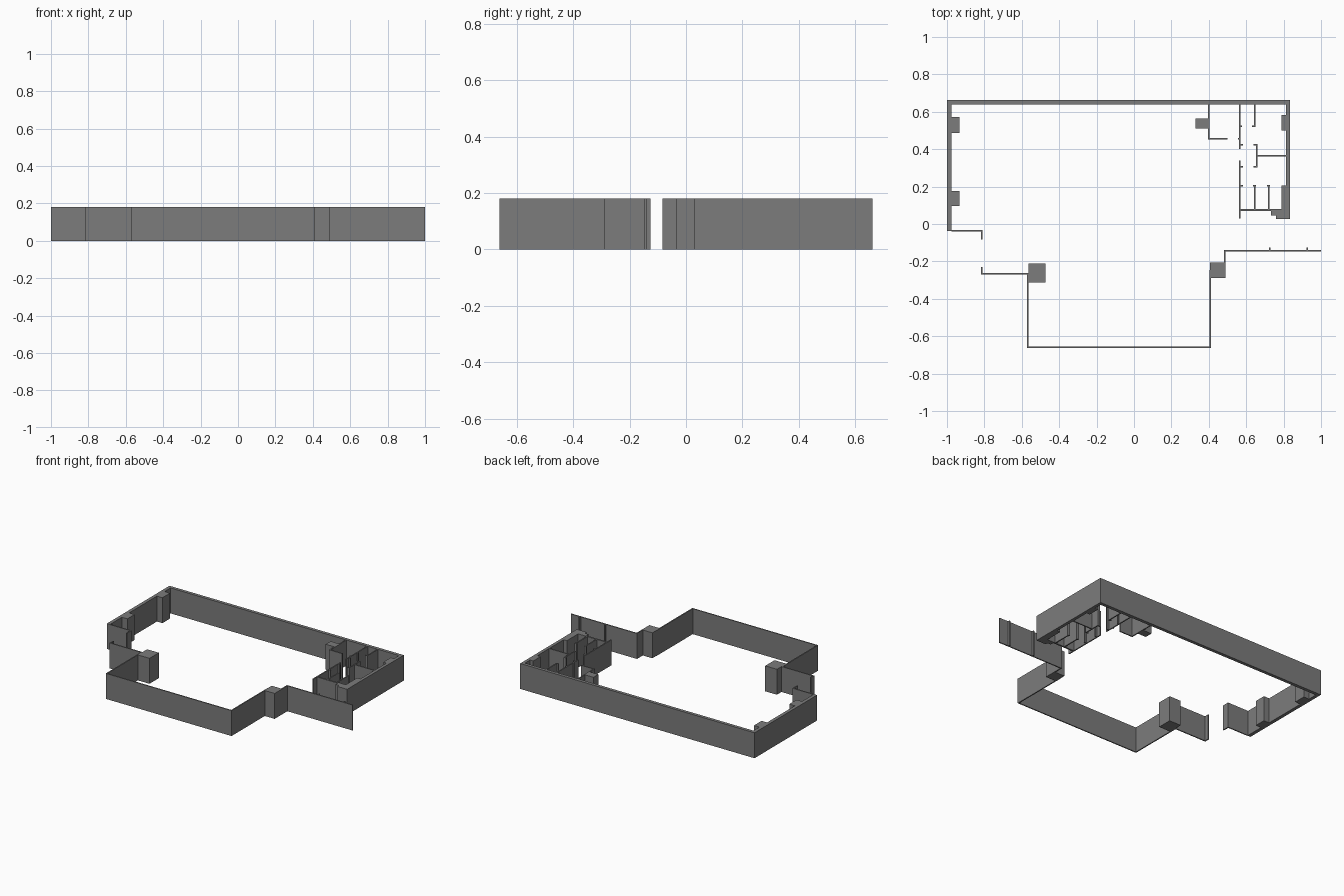
import bpy, bmesh
from mathutils import Vector

if "Cube" in bpy.data.objects:
    bpy.data.objects.remove(bpy.data.objects["Cube"])

H = 0.18      # storey height
T = 0.008     # thin partition thickness

# Dark grey finish shared by every part
GREY = bpy.data.materials.new("dark_grey")
GREY.diffuse_color = (0.2, 0.2, 0.2, 1)
GREY.use_nodes = True
GREY.node_tree.nodes["Principled BSDF"].inputs["Base Color"].default_value = GREY.diffuse_color


def extrude_plan(name, outline):
    """Raise a closed plan outline to a solid of full height."""
    bm = bmesh.new()
    base = bm.faces.new([bm.verts.new((x, y, 0)) for x, y in outline])
    top = bmesh.ops.extrude_face_region(bm, geom=[base])["geom"]
    bmesh.ops.translate(bm, vec=(0, 0, H),
                        verts=[g for g in top if isinstance(g, bmesh.types.BMVert)])
    bmesh.ops.recalc_face_normals(bm, faces=bm.faces)
    mesh = bpy.data.meshes.new(name)
    bm.to_mesh(mesh)
    bm.free()
    mesh.materials.append(GREY)
    obj = bpy.data.objects.new(name, mesh)
    bpy.context.collection.objects.link(obj)
    return obj


def block(name, x0, x1, y0, y1):
    return extrude_plan(name, [(x0, y0), (x1, y0), (x1, y1), (x0, y1)])


def wall(name, path, t=T):
    """Mitred wall of thickness t along a centreline."""
    pts = [Vector(p) for p in path]
    normals = []
    for a, b in zip(pts, pts[1:]):
        d = (b - a).normalized()
        normals.append(Vector((-d.y, d.x)))
    left, right = [], []
    for i, p in enumerate(pts):
        n0, n1 = normals[max(i - 1, 0)], normals[min(i, len(normals) - 1)]
        off = (n0 + n1) / (1 + n0.dot(n1)) * t / 2
        left.append(p + off)
        right.append(p - off)
    return extrude_plan(name, left + right[::-1])


# Thick outer shell: left, back and right walls
extrude_plan("outer_shell", [(-1, -0.037), (-1, 0.662), (0.835, 0.662), (0.835, 0.028),
                             (0.759, 0.028), (0.759, 0.046), (0.732, 0.046), (0.732, 0.07),
                             (0.788, 0.07), (0.788, 0.207), (0.813, 0.207), (0.813, 0.639),
                             (-0.976, 0.639), (-0.976, -0.037)])

# Thin facade with the entrance recess and projecting bay
wall("entrance_wall", [(-0.976, -0.036), (-0.814, -0.036), (-0.814, -0.083)])
wall("bay_facade", [(-0.814, -0.23), (-0.814, -0.265), (-0.568, -0.265), (-0.568, -0.658),
                    (0.409, -0.658), (0.409, -0.245)])
wall("side_facade", [(0.486, -0.245), (0.486, -0.144), (1.0, -0.144)])
for x in (0.727, 0.926):
    block("facade_stub", x - 0.004, x + 0.004, -0.141, -0.126)

# Columns
for x0, x1, y0, y1 in [(-0.976, -0.933, 0.487, 0.572), (-0.976, -0.933, 0.096, 0.177),
                       (-0.565, -0.473, -0.314, -0.21), (0.407, 0.49, -0.29, -0.205),
                       (0.33, 0.399, 0.51, 0.565), (0.788, 0.814, 0.5, 0.583)]:
    block("column", x0, x1, y0, y1)

# Service room partitions
wall("store_partition", [(0.399, 0.64), (0.399, 0.457), (0.499, 0.457)])
wall("corridor_wall_back", [(0.565, 0.64), (0.565, 0.4)])
wall("corridor_wall_front", [(0.565, 0.34), (0.565, 0.03)])
block("washroom_front_wall", 0.568, 0.788, 0.07, 0.081)
wall("back_room_partition", [(0.646, 0.64), (0.646, 0.523), (0.63, 0.523)])
wall("lobby_partition", [(0.64, 0.423), (0.656, 0.423), (0.656, 0.307), (0.64, 0.307)])
wall("room_divider", [(0.659, 0.366), (0.814, 0.366)])
for x in (0.645, 0.72):
    wall("stall_partition", [(x, 0.078), (x, 0.204)])
    wall("stall_jamb", [(x - 0.01, 0.205), (x + 0.007, 0.205)])

# Short door jambs along the corridor
for x0, x1, y in [(0.555, 0.565, 0.457), (0.565, 0.577, 0.523), (0.565, 0.583, 0.425),
                  (0.565, 0.583, 0.307), (0.565, 0.583, 0.205)]:
    wall("door_jamb", [(x0, y), (x1, y)])
